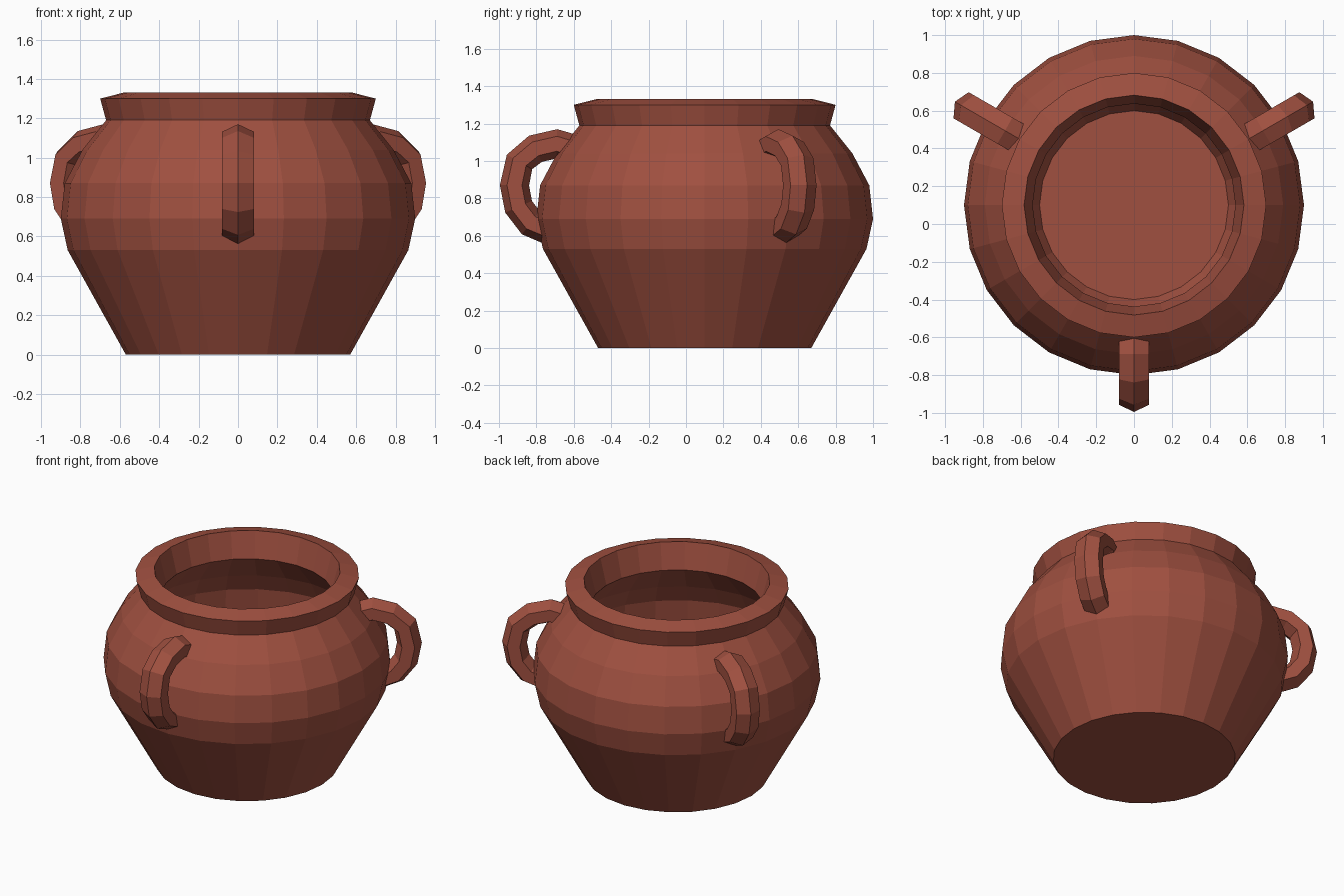
import bpy, bmesh, math
from mathutils import Vector

if "Cube" in bpy.data.objects:
    bpy.data.objects.remove(bpy.data.objects["Cube"])

SEG = 24
CENTRE = Vector((0, 0.1, 0))   # pot axis sits behind the origin

clay = bpy.data.materials.new("terracotta")
clay.diffuse_color = (0.35, 0.08, 0.051, 1)
clay.use_nodes = True
clay.node_tree.nodes["Principled BSDF"].inputs["Base Color"].default_value = clay.diffuse_color


def make_object(name, bm):
    bmesh.ops.recalc_face_normals(bm, faces=bm.faces)
    mesh = bpy.data.meshes.new(name)
    bm.to_mesh(mesh)
    bm.free()
    mesh.materials.append(clay)
    obj = bpy.data.objects.new(name, mesh)
    bpy.context.collection.objects.link(obj)
    obj.location = CENTRE
    return obj


def bridge(bm, rings):
    for a, b in zip(rings, rings[1:]):
        n = len(a)
        for i in range(n):
            j = (i + 1) % n
            bm.faces.new((a[i], a[j], b[j], b[i]))


# pot: closed wall profile, outside from base to rim, then inside down to floor
profile = [(0.57, 0), (0.865, 0.53), (0.90, 0.69), (0.88, 0.87),
           (0.79, 1.04), (0.67, 1.19), (0.70, 1.30),
           (0.582, 1.33), (0.537, 1.155), (0.70, 0.965),
           (0.765, 0.84), (0.78, 0.69), (0.75, 0.57), (0.50, 0.12)]
bm = bmesh.new()
rings = []
for r, z in profile:
    rings.append([bm.verts.new((r * math.cos(2 * math.pi * i / SEG),
                                r * math.sin(2 * math.pi * i / SEG), z))
                  for i in range(SEG)])
bridge(bm, rings)
bm.faces.new(rings[0][::-1])
bm.faces.new(rings[-1])
make_object("pot_body", bm)

# handles: hexagonal bar swept along a path of (distance from axis, height)
path = [Vector(p) for p in [(0.69, 1.06), (0.79, 1.092), (0.905, 1.065),
                            (0.99, 0.995), (1.017, 0.87), (0.995, 0.755),
                            (0.93, 0.67), (0.83, 0.63)]]
section = [(0.078, 0), (0.04, 0.08), (-0.04, 0.08),
           (-0.078, 0), (-0.04, -0.08), (0.04, -0.08)]   # (outward, sideways)


def handle(name, angle):
    out = Vector((math.cos(angle), math.sin(angle), 0))
    side = Vector((-math.sin(angle), math.cos(angle), 0))
    bm = bmesh.new()
    rings = []
    for i, p in enumerate(path):
        t = (path[min(i + 1, len(path) - 1)] - path[max(i - 1, 0)]).normalized()
        n = Vector((-t.y, t.x))
        ring = []
        for u, v in section:
            q = p + n * u
            ring.append(bm.verts.new(out * q.x + side * v + Vector((0, 0, q.y))))
        rings.append(ring)
    bridge(bm, rings)
    bm.faces.new(rings[0])
    bm.faces.new(rings[-1])
    make_object(name, bm)


for name, deg in (("front_handle", -90), ("right_handle", 30), ("left_handle", 150)):
    handle(name, math.radians(deg))
